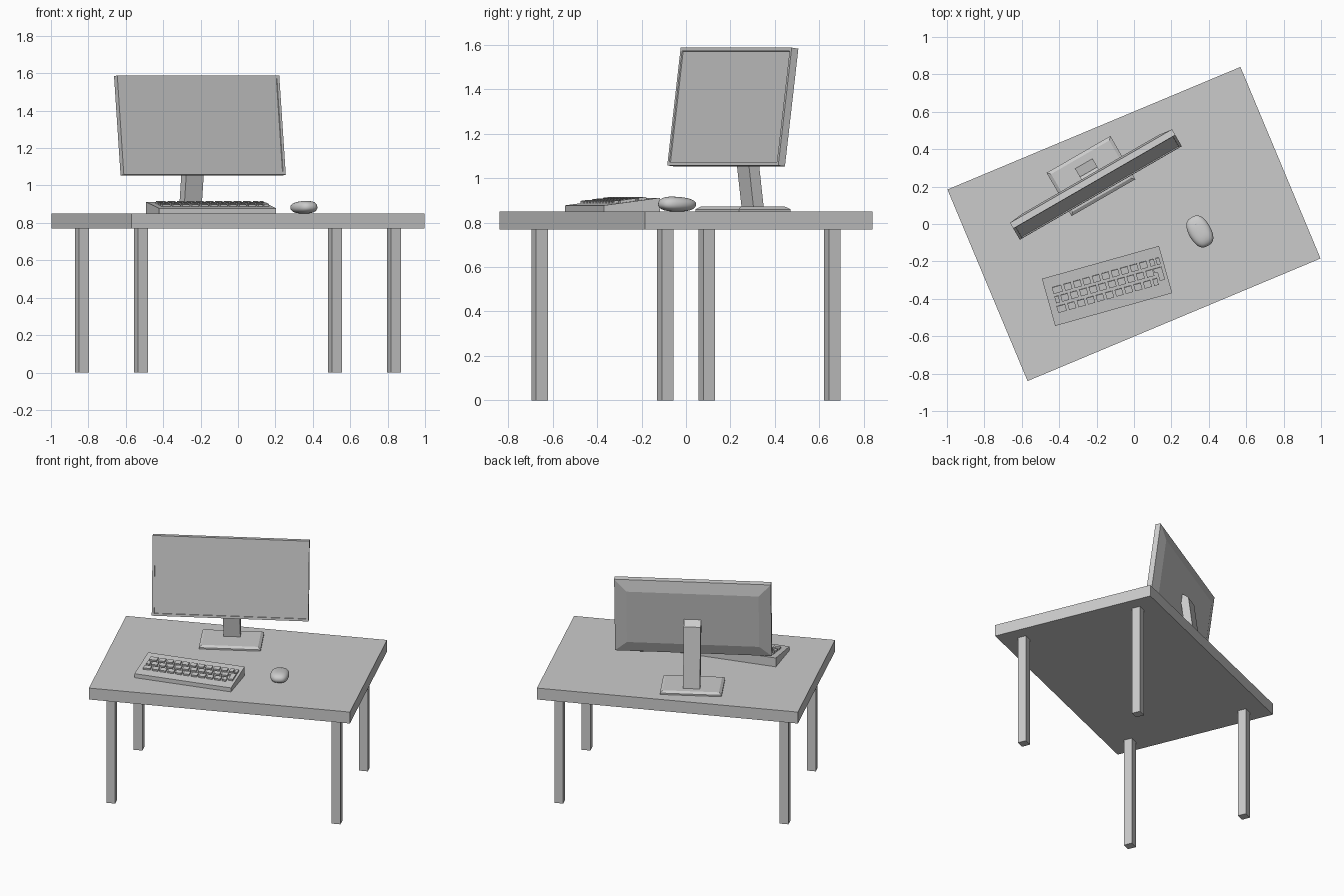
import bpy, bmesh
from math import radians, sin, cos, pi, copysign, atan2
from mathutils import Matrix, Vector

if "Cube" in bpy.data.objects:
    bpy.data.objects.remove(bpy.data.objects["Cube"])


def frame(x, y, z, yaw):
    return Matrix.Translation((x, y, z)) @ Matrix.Rotation(radians(yaw), 4, 'Z')


def finish(name, bm, mat):
    bmesh.ops.transform(bm, matrix=mat, verts=bm.verts)
    bmesh.ops.recalc_face_normals(bm, faces=bm.faces)
    me = bpy.data.meshes.new(name)
    bm.to_mesh(me)
    bm.free()
    ob = bpy.data.objects.new(name, me)
    bpy.context.collection.objects.link(ob)
    return ob


def add_box(bm, lo, hi, mat=Matrix()):
    lo, hi = Vector(lo), Vector(hi)
    m = mat @ Matrix.Translation((lo + hi) / 2) @ Matrix.Diagonal((*(hi - lo), 1))
    return bmesh.ops.create_cube(bm, size=1, matrix=m)["verts"]


def box(name, lo, hi, mat):
    bm = bmesh.new()
    add_box(bm, lo, hi)
    return finish(name, bm, mat)


def prism(name, profile, width, mat):
    """Side profile (y, z) extruded along x."""
    bm = bmesh.new()
    f = bm.faces.new([bm.verts.new((-width / 2, y, z)) for y, z in profile])
    ext = bmesh.ops.extrude_face_region(bm, geom=[f])["geom"]
    bmesh.ops.translate(bm, vec=(width, 0, 0),
                        verts=[v for v in ext if isinstance(v, bmesh.types.BMVert)])
    return finish(name, bm, mat)


# Table
table = frame(0, 0, 0, 22.7)
box("table_top", (-.849, -.555, .77), (.849, .555, .85), table)
for sx, a in ((-1, "left"), (1, "right")):
    for sy, b in ((-1, "front"), (1, "back")):
        x, y, h = sx * .733, sy * .408, .0287
        box(f"{b}_{a}_leg", (x - h, y - h, 0), (x + h, y + h, .77), table)

# Monitor base with chamfered top
monitor = frame(-.23, .2565, 0, 30)
bm = bmesh.new()
add_box(bm, (-.197, -.1335, .85), (.197, .1335, .86))
top = max(bm.faces, key=lambda f: f.calc_center_median().z)
bmesh.ops.inset_region(bm, faces=[top], thickness=.025, depth=.012)
finish("monitor_base", bm, monitor)

# Leaning column with sloped top
prism("monitor_column", [(.024, .868), (.077, .868), (.025, 1.28), (-.035, 1.33)],
      .108, monitor)

# Screen panel: recessed front, raised back
bm = bmesh.new()
add_box(bm, (-.5, 0, 0), (.5, .035, .535))
bm.faces.ensure_lookup_table()
front = min(bm.faces, key=lambda f: f.calc_center_median().y)
back = max(bm.faces, key=lambda f: f.calc_center_median().y)
bmesh.ops.inset_region(bm, faces=[front], thickness=.022)
bmesh.ops.inset_region(bm, faces=[front], thickness=.0005, depth=-.006)
bmesh.ops.inset_region(bm, faces=[back], thickness=.11, depth=.02)
finish("monitor_screen", bm, monitor @ Matrix.Translation((0, -.105, 1.058))
       @ Matrix.Rotation(radians(-7.5), 4, 'X'))

# Keyboard wedge
keyboard = frame(-.144, -.331, .85, 15.7)
prism("keyboard_body", [(-.131, 0), (.131, 0), (.131, .062), (-.131, .028)],
      .65, keyboard)

# Keys in three rows on the sloped face: (v centre, list of (u0, u1))
slope = keyboard @ Matrix.Translation((0, 0, .045)) @ Matrix.Rotation(
    atan2(.034, .262), 4, 'X')
K, P = .04, .0525
rows = [
    (.055, [(-.287, -.235)] + [(-.222 + i * P, -.222 + i * P + K) for i in range(9)]
     + [(.253, .279), (.288, .308)]),
    (.003, [(-.287, -.265)] + [(-.254 + i * P, -.254 + i * P + K) for i in range(10)]),
    (-.05, [(-.29, -.243)] + [(-.230 + i * P, -.230 + i * P + K) for i in range(9)]
     + [(.243, .268)]),
]
bm = bmesh.new()
for v, keys in rows:
    for u0, u1 in keys:
        add_box(bm, (u0, v - .018, -.004), (u1, v + .018, .012))
add_box(bm, (.279, -.05, -.004), (.308, .021, .012))   # tall key
add_box(bm, (.262, -.001, -.004), (.279, .021, .012))
finish("keyboard_keys", bm, slope)

# Mouse: squarish rounded shell, lower at the wheel end
mouse = frame(.352, -.04, .883, 30)
bm = bmesh.new()
bmesh.ops.create_uvsphere(bm, u_segments=32, v_segments=16, radius=1)
for vert in bm.verts:
    x, y, z = vert.co
    r = (x * x + y * y) ** .5
    k = 1
    if r > 1e-5:
        k = r ** .75 / ((abs(x) ** 2.8 + abs(y) ** 2.8) ** (1 / 2.8))
    x, y = x * k, y * k
    z = copysign(abs(z) ** .9, z)
    z *= .033 * (1 - .2 * y) if z > 0 else .033
    vert.co = (x * .06 * (1 - .08 * abs(y)), y * .088, z)
shell = finish("mouse_shell", bm, mouse)

# Mouse wheel
bm = bmesh.new()
bmesh.ops.create_cone(bm, cap_ends=True, segments=20, radius1=.014, radius2=.014,
                      depth=.01, matrix=Matrix.Translation((0, .045, .0145))
                      @ Matrix.Rotation(pi / 2, 4, 'Y'))
wheel = finish("mouse_wheel", bm, mouse)

for ob in (shell, wheel):
    bpy.ops.object.select_all(action='DESELECT')
    ob.select_set(True)
    bpy.context.view_layer.objects.active = ob
    bpy.ops.object.shade_smooth_by_angle(angle=radians(40))
